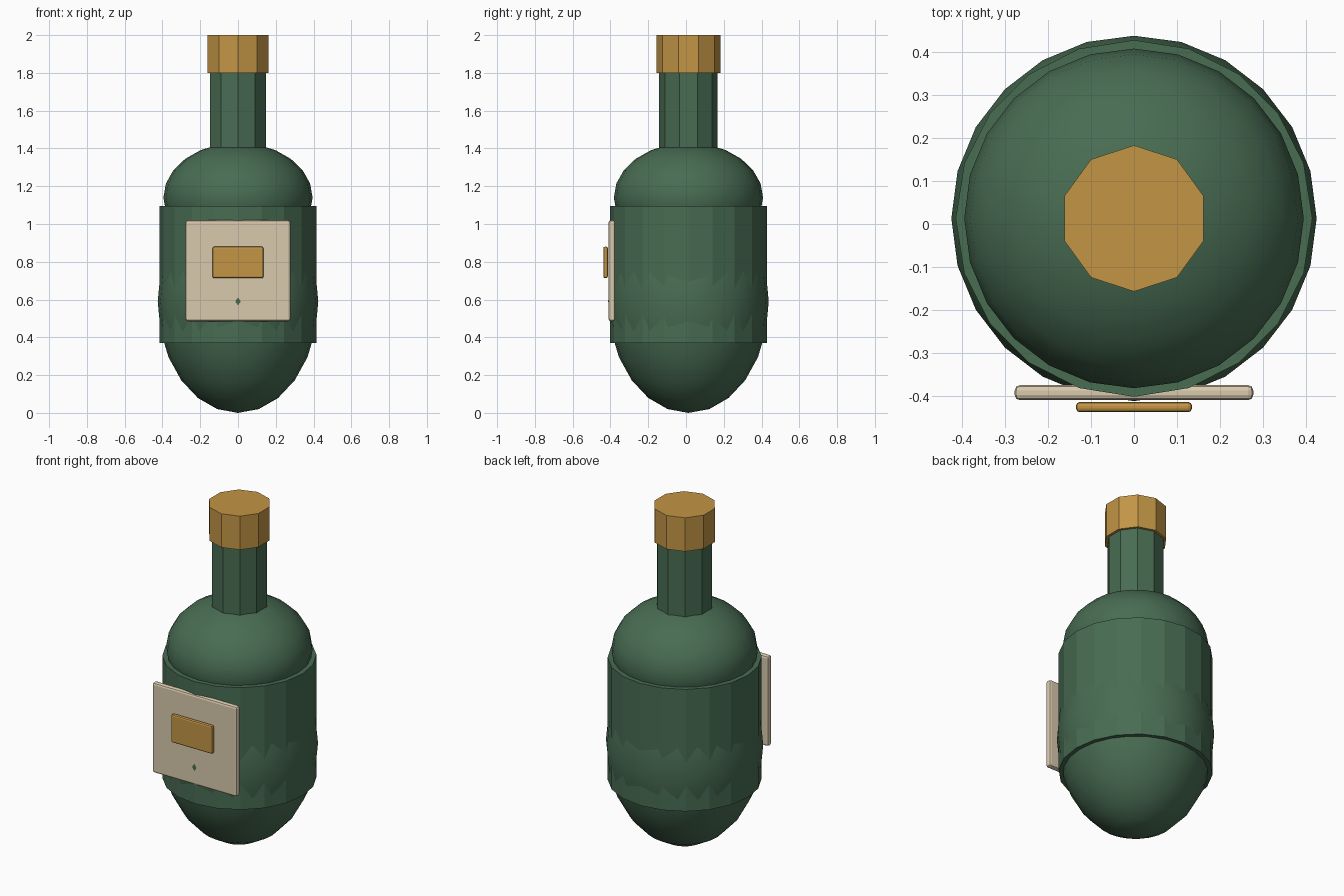
import bpy, math

if "Cube" in bpy.data.objects:
    bpy.data.objects.remove(bpy.data.objects["Cube"])

CY = 0.013  # bottle axis sits slightly behind the origin


def material(name, rgb):
    m = bpy.data.materials.new(name)
    m.diffuse_color = (*rgb, 1)
    m.use_nodes = True
    m.node_tree.nodes["Principled BSDF"].inputs["Base Color"].default_value = m.diffuse_color
    return m


green = material("green_glass", (0.065, 0.15, 0.085))
gold = material("gold", (0.54, 0.30, 0.06))
cream = material("cream_paper", (0.70, 0.59, 0.42))


def finish(name, mat):
    o = bpy.context.object
    o.name = name
    o.data.materials.append(mat)
    return o


def dome(name, r, rz, z):
    bpy.ops.mesh.primitive_uv_sphere_add(segments=24, ring_count=12, radius=1, location=(0, CY, z))
    o = finish(name, green)
    o.scale = (r, r, rz)
    bpy.ops.object.transform_apply(location=False, rotation=False, scale=True)
    bpy.ops.object.shade_smooth()


def column(name, sides, r, z0, z1, mat):
    bpy.ops.mesh.primitive_cylinder_add(vertices=sides, radius=r, depth=z1 - z0,
                                        location=(0, CY, (z0 + z1) / 2))
    finish(name, mat)


def plate(name, w, y0, y1, z0, z1, bevel, mat):
    bpy.ops.mesh.primitive_cube_add(size=1, location=(0, (y0 + y1) / 2, (z0 + z1) / 2))
    o = finish(name, mat)
    o.scale = (w, y1 - y0, z1 - z0)
    bpy.ops.object.transform_apply(location=False, rotation=False, scale=True)
    b = o.modifiers.new("rounded_edges", 'BEVEL')
    b.width = bevel
    b.segments = 2


# Glass: rounded base, straight wall, shoulder and neck
dome("base", 0.425, 0.59, 0.59)
column("body", 20, 0.415, 0.37, 1.095, green)
dome("shoulder", 0.395, 0.29, 1.14)
column("neck", 10, 0.155, 1.30, 1.85, green)

# Stopper
column("cap", 10, 0.17, 1.80, 2.0, gold)

# Front label with a raised plaque
plate("label", 0.555, -0.410, -0.375, 0.485, 1.02, 0.012, cream)
plate("plaque", 0.27, -0.438, -0.414, 0.713, 0.88, 0.009, gold)
